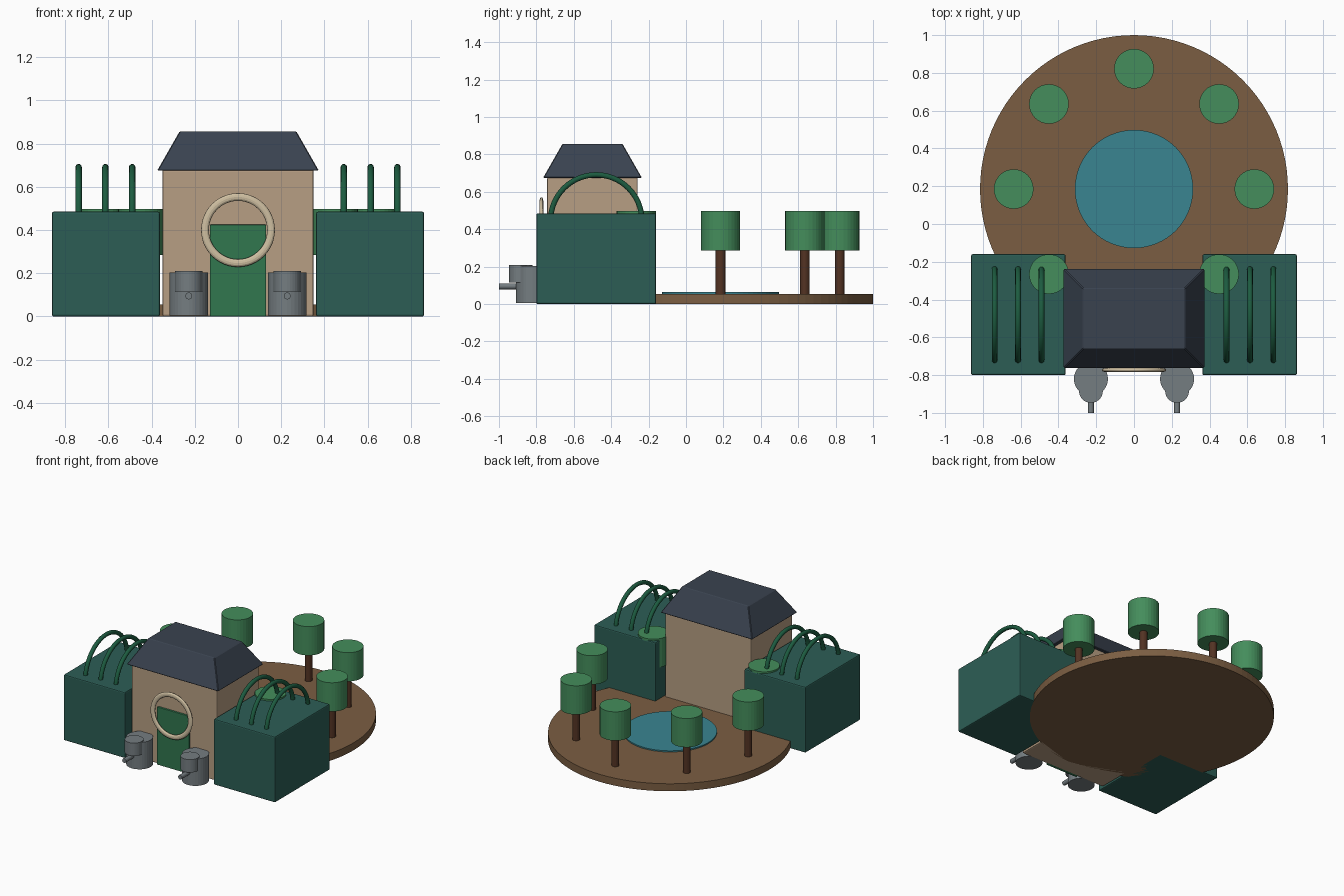
import bpy
import math
from mathutils import Vector

if "Cube" in bpy.data.objects:
    bpy.data.objects.remove(bpy.data.objects["Cube"])


def material(name, rgb):
    m = bpy.data.materials.new(name)
    m.diffuse_color = tuple((c / 255) ** 2.2 for c in rgb) + (1,)
    m.use_nodes = True
    m.node_tree.nodes["Principled BSDF"].inputs["Base Color"].default_value = m.diffuse_color
    return m


TAN = material("stucco", (182, 157, 130))
SLATE = material("slate", (60, 68, 80))
TEAL = material("hedge", (48, 94, 86))
DOOR = material("door_green", (52, 118, 80))
HOOP = material("hoop_green", (34, 92, 66))
STONE = material("stone", (116, 124, 128))
EARTH = material("earth", (122, 94, 68))
WATER = material("water", (60, 132, 144))
LEAF = material("leaf", (70, 140, 92))
BARK = material("bark", (84, 54, 40))
RING = material("ring_cream", (206, 190, 160))


def finish(name, mat, smooth=False):
    ob = bpy.context.object
    ob.name = name
    ob.data.materials.append(mat)
    if smooth:
        bpy.ops.object.shade_smooth_by_angle()
    return ob


def box(name, mat, lo, hi, bevel=0.0):
    lo, hi = Vector(lo), Vector(hi)
    bpy.ops.mesh.primitive_cube_add(size=1, location=(lo + hi) / 2)
    bpy.context.object.scale = hi - lo
    bpy.ops.object.transform_apply(location=False, rotation=False, scale=True)
    ob = finish(name, mat)
    if bevel:
        mod = ob.modifiers.new("soft_edges", 'BEVEL')
        mod.width = bevel
        mod.segments = 2
    return ob


def cylinder(name, mat, x, y, r, z0, z1, sides=32):
    bpy.ops.mesh.primitive_cylinder_add(vertices=sides, radius=r, depth=z1 - z0,
                                        location=(x, y, (z0 + z1) / 2))
    return finish(name, mat)


# Round garden with its pond
CY = 0.185
cylinder("garden_disc", EARTH, 0, CY, 0.815, 0, 0.055, 96)
cylinder("pond", WATER, 0, CY, 0.313, 0.03, 0.064, 64)

# Seven trees around the pond, the gap faces the house
for i in range(7):
    a = math.radians(-45 + 45 * i)
    x, y = 0.637 * math.cos(a), CY + 0.637 * math.sin(a)
    cylinder(f"tree_trunk_{i}", BARK, x, y, 0.026, 0.05, 0.29, 16)
    cylinder(f"tree_crown_{i}", LEAF, x, y, 0.105, 0.285, 0.497)

# Central house
box("house_walls", TAN, (-0.35, -0.742, 0), (0.35, -0.258, 0.68), 0.008)
box("door", DOOR, (-0.13, -0.757, 0), (0.13, -0.735, 0.425), 0.003)

# Hipped roof with a flat top: a box narrowed at its upper face
roof = box("roof", SLATE, (-0.374, -0.764, 0.675), (0.374, -0.236, 0.857))
for v in roof.data.vertices:
    if v.co.z > 0:
        v.co.x *= 0.27 / 0.374
        v.co.y *= 0.16 / 0.264
mod = roof.modifiers.new("soft_edges", 'BEVEL')
mod.width = 0.004

# Ring above the door
bpy.ops.mesh.primitive_torus_add(major_radius=0.153, minor_radius=0.018,
                                 major_segments=48, minor_segments=12,
                                 location=(0, -0.773, 0.40), rotation=(math.pi / 2, 0, 0))
bpy.context.object.scale.z = 0.55
finish("door_ring", RING, True)

for side, s in (("left", -1), ("right", 1)):
    # Side wing
    xs = sorted((s * 0.362, s * 0.862))
    box(f"{side}_wing", TEAL, (xs[0], -0.80, 0), (xs[1], -0.16, 0.485), 0.008)

    # Three hoops over each wing
    for i in range(3):
        cu = bpy.data.curves.new(f"{side}_hoop_{i}", 'CURVE')
        cu.dimensions = '3D'
        cu.bevel_depth = 0.015
        cu.bevel_resolution = 3
        sp = cu.splines.new('POLY')
        sp.points.add(32)
        for k, p in enumerate(sp.points):
            a = math.pi * k / 32
            p.co = (s * (0.49 + 0.124 * i), -0.48 + 0.244 * math.cos(a),
                    0.447 + 0.244 * math.sin(a), 1)
        cu.materials.append(HOOP)
        bpy.context.collection.objects.link(bpy.data.objects.new(cu.name, cu))

    # Stone guardian: body, head and forward trunk
    x = s * 0.228
    cylinder(f"{side}_statue_body", STONE, x, -0.82, 0.09, 0.005, 0.203)
    cylinder(f"{side}_statue_head", STONE, x, -0.884, 0.063, 0.115, 0.21)
    bpy.ops.mesh.primitive_cylinder_add(vertices=16, radius=0.016, depth=0.12,
                                        location=(x, -0.94, 0.095),
                                        rotation=(math.pi / 2, 0, 0))
    finish(f"{side}_statue_trunk", STONE, True)
